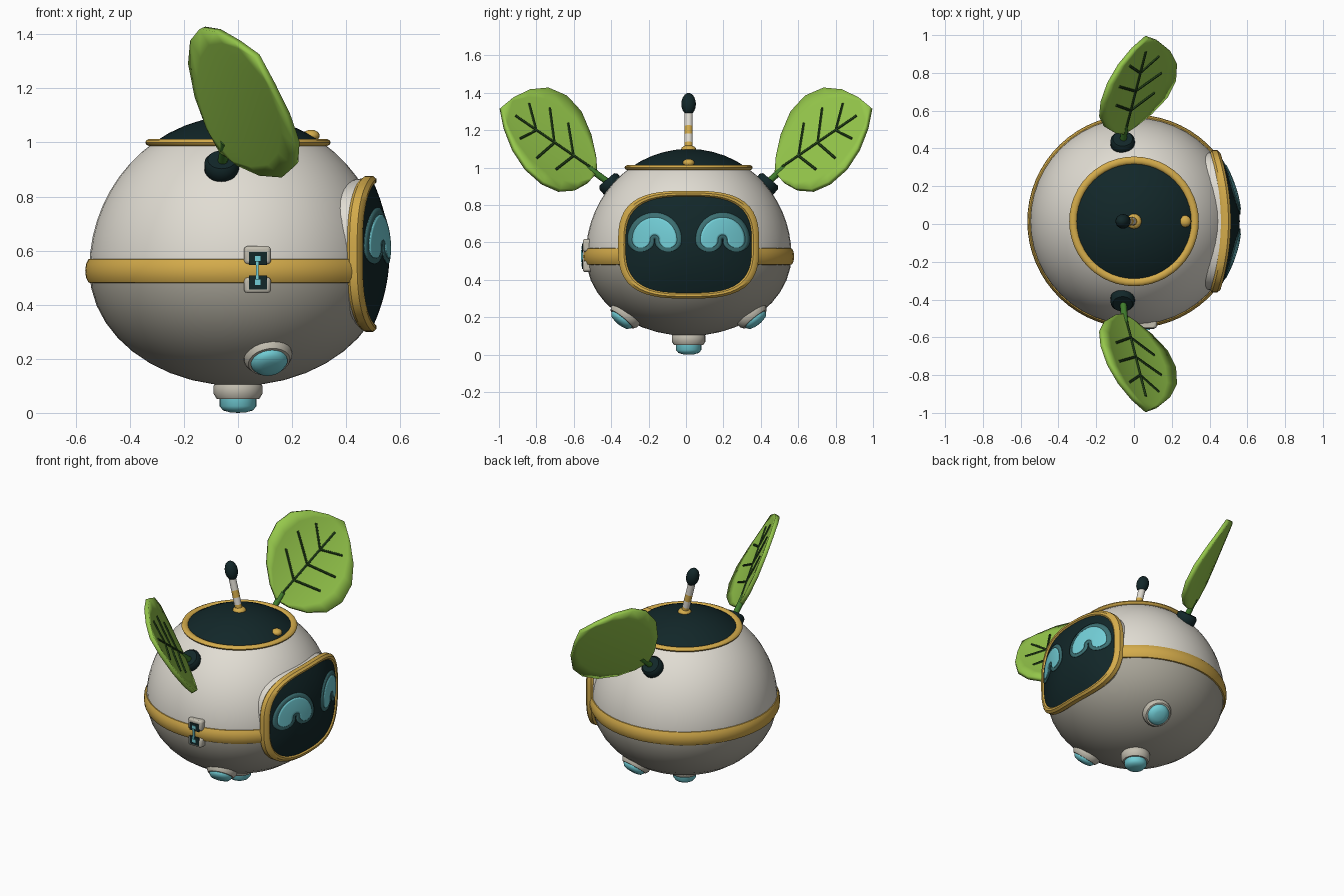
import bpy, bmesh
from math import sin, cos, pi, radians, sqrt, asin, degrees
from mathutils import Vector

if "Cube" in bpy.data.objects:
    bpy.data.objects.remove(bpy.data.objects["Cube"])


def material(name, *rgb):
    m = bpy.data.materials.new(name)
    m.use_nodes = True
    m.diffuse_color = (*rgb, 1)
    m.node_tree.nodes["Principled BSDF"].inputs["Base Color"].default_value = (*rgb, 1)
    return m


WHITE = material("warm white", .75, .72, .65)
GREY = material("lower shell grey", .40, .38, .32)
STONE = material("pod grey", .54, .51, .43)
GOLD = material("gold", .66, .41, .07)
DARK = material("dark teal black", .006, .02, .022)
CYAN = material("cyan glow", .17, .62, .68)
TEAL = material("dim teal", .045, .16, .17)
LEAF = material("leaf green", .30, .57, .07)
VEIN = material("vein green", .02, .065, .012)
STEM = material("stem green", .05, .20, .025)

CY, EQ = .014, .53              # body centre line and equator height
R, UP, DOWN = .55, .57, .43     # body radius and half heights


def grid(name, rows, mats, closed=False, rule=None, thick=0):
    """Skin consecutive rows of points into one smooth object."""
    bm = bmesh.new()
    vs = [[bm.verts.new(p) for p in row] for row in rows]
    n = len(rows[0])
    for a, b in zip(vs, vs[1:]):
        for i in range(n if closed else n - 1):
            j = (i + 1) % n
            bm.faces.new((a[i], a[j], b[j], b[i]))
    bmesh.ops.remove_doubles(bm, verts=bm.verts, dist=1e-5)
    bmesh.ops.recalc_face_normals(bm, faces=bm.faces)
    for f in bm.faces:
        f.smooth = True
        if rule:
            f.material_index = rule(f.calc_center_median())
    for e in bm.edges:
        e.smooth = len(e.link_faces) < 2 or e.calc_face_angle(0) < radians(40)
    me = bpy.data.meshes.new(name)
    bm.to_mesh(me)
    bm.free()
    for m in mats:
        me.materials.append(m)
    ob = bpy.data.objects.new(name, me)
    bpy.context.collection.objects.link(ob)
    if thick:
        mod = ob.modifiers.new("thickness", 'SOLIDIFY')
        mod.thickness, mod.offset = thick, 0
    return ob


def lathe(name, profile, mats, at=(0, 0, 0), axis=(0, 0, 1), segs=24, rule=None, arc=None):
    """Spin (radius, height) pairs round an axis, fully or over an arc in degrees."""
    q = Vector((0, 0, 1)).rotation_difference(Vector(axis))
    a0, a1 = arc or (0, 360)
    angles = [radians(a0 + (a1 - a0) * i / segs) for i in range(segs + (arc is not None))]
    rows = [[Vector(at) + q @ Vector((r * cos(a), r * sin(a), z)) for a in angles]
            for r, z in profile]
    return grid(name, rows, mats, arc is None, rule)


def rod(name, p, q, r, mat, segs=10):
    d = Vector(q) - Vector(p)
    return lathe(name, [(0, 0), (r, 0), (r, d.length), (0, d.length)], [mat], p, d, segs)


def oval(r, h, steps=10):
    return [(r * sin(pi * i / steps), -h * cos(pi * i / steps)) for i in range(steps + 1)]


def box(name, x, y, z, mat, bevel=0):
    """Box from three (low, high) ranges."""
    loop = lambda h: [(x[0], y[0], h), (x[1], y[0], h), (x[1], y[1], h), (x[0], y[1], h)]
    mid = [(sum(x) / 2, sum(y) / 2, h) for h in z]
    ob = grid(name, [[mid[0]] * 4, loop(z[0]), loop(z[1]), [mid[1]] * 4], [mat], True)
    if bevel:
        mod = ob.modifiers.new("bevel", 'BEVEL')
        mod.width, mod.segments = bevel, 2
    return ob


# Body: squashed lower shell, taller upper shell, dark crown
CROWN = degrees(asin((1.0 - EQ) / UP))
angles = [-90 + 9 * i for i in range(10)] + [CROWN * i / 9 for i in range(9)] \
    + [CROWN + (90 - CROWN) * i / 5 for i in range(6)]
body = [(R * cos(radians(a)), EQ + (UP if a > 0 else DOWN) * sin(radians(a))) for a in angles]
lathe("body_shell", body, [GREY, WHITE, DARK], (0, CY, 0), segs=48,
      rule=lambda c: 0 if c.z < EQ else 1 if c.z < 1.0 else 2)

# Gold trims: waist band open at the face, ring round the crown, crown button
band = [(.53, -.047), (.553, -.043), (.562, -.025), (.565, 0), (.562, .025), (.553, .043), (.53, .047)]
lathe("waist_band", band, [GOLD], (0, CY, .525), segs=48, arc=(41, 319))
lathe("crown_ring", [(.322 + .021 * cos(a), 1.0 + .014 * sin(a))
                     for a in (2 * pi * i / 10 for i in range(11))], [GOLD], (0, CY, 0), segs=48)
lathe("crown_button", oval(.032, .022), [GOLD], (.27, CY, 1.025), segs=16)

# Face: bulging rounded screen in a curved frame
FZ, FW, FH, POWER = .588, .377, .288, 3


def base_x(y):
    return .49 - .42 * (y - CY) ** 2


def face_x(y, z):
    s = ((abs(y - CY) / FW) ** POWER + (abs(z - FZ) / FH) ** POWER) ** (1 / POWER)
    return base_x(y) + .07 * (1 - s * s)


def face_ring(s, dx=None, n=64):
    ring = []
    for i in range(n):
        c, d = cos(2 * pi * i / n), sin(2 * pi * i / n)
        k = s / (abs(c) ** POWER + abs(d) ** POWER) ** (1 / POWER)
        y, z = CY + FW * k * c, FZ + FH * k * d
        ring.append((face_x(y, z) if dx is None else base_x(y) + dx, y, z))
    return ring


grid("face_screen", [face_ring(.91 * i / 10) for i in range(11)], [DARK], True)
section = [(.89, -.02), (.89, .012), (.92, .022), (.96, .023), (1, .01), (1, -.018), (.97, -.03), (.89, -.02)]
grid("face_frame", [face_ring(*p) for p in section], [GOLD], True)
grid("face_socket", [face_ring(.97, -.01), face_ring(.95, -.12)], [WHITE], True)


def eye(name, side, width, lift, mat):
    """Arched stroke with round ends, laid on the screen."""
    rows = []
    bend, arch = 1.65, .072
    for i in range(-22, 23):
        over = max(0, abs(i) - 16) / 6
        t = max(-16, min(16, i)) / 16 * bend
        out = Vector((sin(t), cos(t)))
        along = Vector((cos(t), -sin(t))) * (width * sin(over * pi / 2) * (1 if i > 0 else -1))
        half = width * cos(over * pi / 2)
        row = []
        for k in range(-4, 5):
            reach = max(.004, arch + half * k / 4)
            p = out * reach + along * .8
            y, z = CY + side * .182 + p.x, .615 + p.y
            row.append((face_x(y, z) + lift, y, z))
        rows.append(row)
    grid(name, rows, [mat], thick=.004)


for side, tag in ((-1, "right"), (1, "left")):
    eye(tag + "_eye_rim", side, .073, .004, TEAL)
    eye(tag + "_eye", side, .047, .008, CYAN)

# Antenna with striped stem
foot, top = Vector((0, CY, 1.09)), Vector((-.055, CY, 1.31))
lathe("antenna_base", oval(.04, .022), [GOLD], foot + Vector((0, 0, .008)), segs=16)
for i in range(5):
    rod("antenna_stripe", foot.lerp(top, i / 5), foot.lerp(top, (i + 1) / 5), .022,
        WHITE if i % 2 else GOLD if i < 4 else WHITE, 16)
lathe("antenna_tip", oval(.039, .06), [DARK], (-.058, CY, 1.34), top - foot, 16)

# Leaves with veins, stems and sockets on both sides
WIDTHS = [(0, 0), (.05, .3), (.15, .64), (.3, .93), (.47, 1.03), (.65, .95), (.8, .7), (.92, .35), (1, 0)]
for side, tag in ((-1, "right"), (1, "left")):
    root = Vector((-.06, .48 * side, .97))
    U, V = Vector((.13, .51 * side, .35)), Vector((-.185, -.06 * side, .225))
    N = U.cross(V).normalized() * side

    def blade(s, w, lift=0):
        return root + U * s + V * w + N * (.03 * w * w + lift)

    grid(tag + "_leaf", [[blade(s, h * k / 4) for k in range(-4, 5)] for s, h in WIDTHS],
         [LEAF], thick=.026)
    rod(tag + "_leaf_midrib", blade(.08, 0, .013), blade(.86, 0, .013), .008, VEIN, 6)
    for s, w in ((.25, .55), (.45, .6), (.64, .42)):
        for k in (-1, 1):
            rod(tag + "_leaf_vein", blade(s, 0, .013), blade(s + .13, w * k, .014), .007, VEIN, 6)
    rod(tag + "_leaf_stem", (-.06, CY + .40 * side, .90), blade(.1, 0), .018, STEM)
    lathe(tag + "_leaf_socket", [(0, -.03), (.055, -.03), (.064, -.015), (.064, .02), (.052, .035), (0, .035)],
          [DARK], (-.06, CY + .415 * side, .91), (0, .65 * side, .76))

# Thruster pods: one below, one low on each side
for tag, at, axis in (("bottom", (0, CY, .085), (0, 0, -1)),
                      ("right", (.11, CY - .335, .215), (.15, -.62, -.77)),
                      ("left", (.11, CY + .335, .215), (.15, .62, -.77))):
    lathe(tag + "_pod", [(0, -.03), (.08, -.03), (.09, -.015), (.09, .015), (.078, .034), (0, .036)],
          [STONE], at, axis)
    tall = .085 if tag == "bottom" else .065
    lathe(tag + "_pod_light", [(.068, .02), (.068, tall - .025), (.055, tall - .009), (.03, tall - .002), (0, tall)],
          [CYAN], at, axis)

# Side port on the right: two brackets astride the band
for tag, z, pane in (("upper", (.55, .617), (.547, .595)), ("lower", (.443, .502), (.457, .508))):
    box(tag + "_port_bracket", (.022, .122), (-.552, -.50), z, STONE, .012)
    box(tag + "_port_pane", (.04, .107), (-.557, -.55), pane, DARK)
    mid = sum(pane) / 2
    box(tag + "_port_light", (.062, .084), (-.560, -.556), (mid - .01, mid + .01), CYAN)
box("port_link", (.067, .076), (-.562, -.55), (.495, .56), CYAN)
